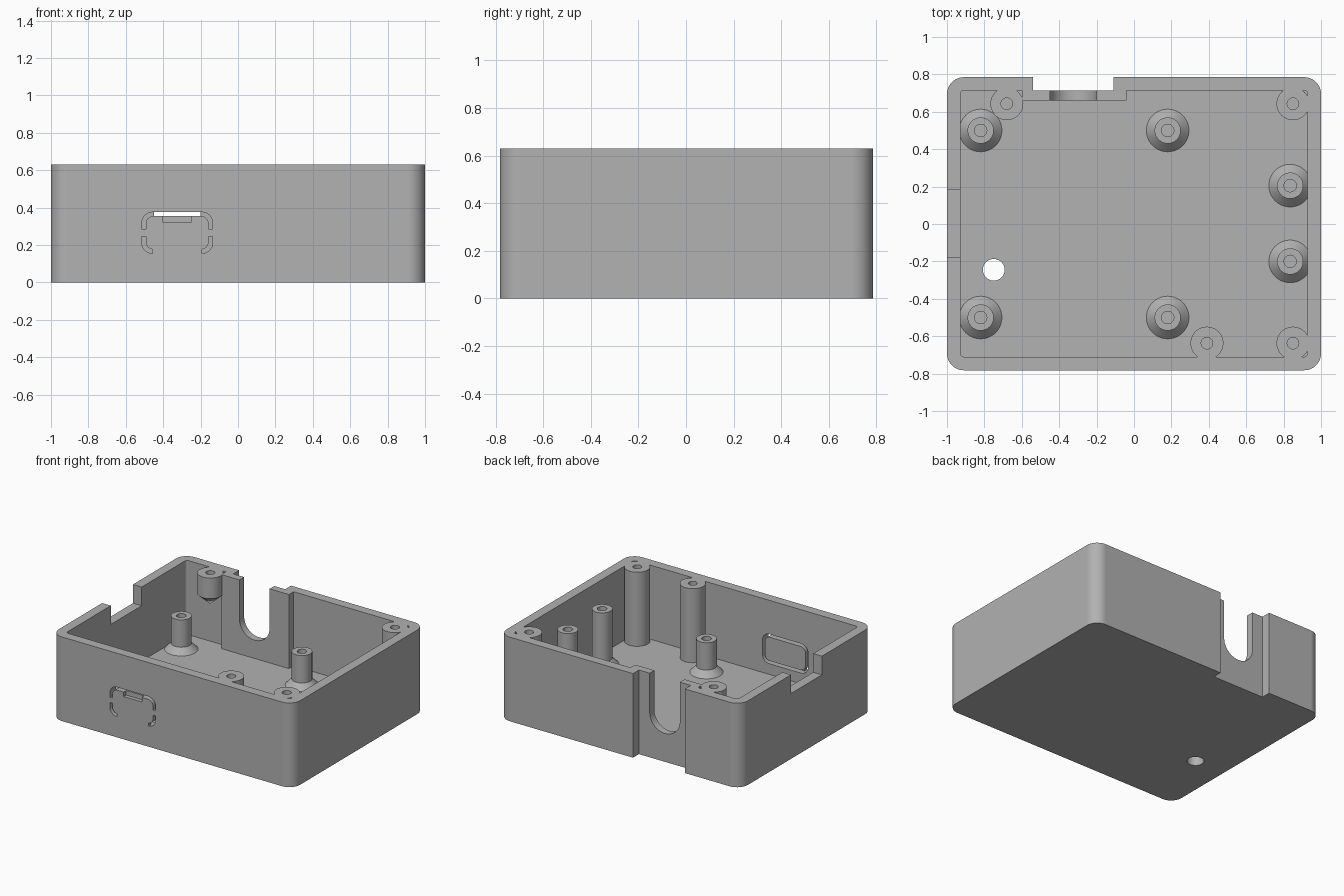
import bpy, bmesh, math

cube = bpy.data.objects.get("Cube")
if cube:
    bpy.data.objects.remove(cube, do_unlink=True)

grey = bpy.data.materials.new("grey_plastic")
grey.use_nodes = True
GREY = (0.445, 0.445, 0.445, 1)
grey.diffuse_color = GREY
grey.node_tree.nodes["Principled BSDF"].inputs["Base Color"].default_value = GREY

TOP, FLOOR = 0.63, 0.075
FRONT, BACK = -0.782, 0.785
IN_FRONT, IN_BACK = -0.71, 0.715


def finish(name, bm):
    bmesh.ops.recalc_face_normals(bm, faces=bm.faces)
    mesh = bpy.data.meshes.new(name)
    bm.to_mesh(mesh)
    bm.free()
    mesh.materials.append(grey)
    obj = bpy.data.objects.new(name, mesh)
    bpy.context.collection.objects.link(obj)
    return obj


def rounded(u0, u1, v0, v1, r=0.0, steps=12):
    """Outline of a rectangle, with rounded corners if r is given."""
    if not r:
        return [(u0, v0), (u1, v0), (u1, v1), (u0, v1)]
    pts = []
    corners = [(u1 - r, v1 - r), (u0 + r, v1 - r), (u0 + r, v0 + r), (u1 - r, v0 + r)]
    for i, (cu, cv) in enumerate(corners):
        for k in range(steps + 1):
            a = math.pi / 2 * (i + k / steps)
            pts.append((cu + r * math.cos(a), cv + r * math.sin(a)))
    return pts


def prism(name, pts, lo, hi, axis="Z"):
    """Extrude an outline along z, or an x-z outline along y."""
    bm = bmesh.new()
    place = (lambda u, v, w: (u, v, w)) if axis == "Z" else (lambda u, v, w: (u, w, v))
    ends = [[bm.verts.new(place(u, v, w)) for u, v in pts] for w in (lo, hi)]
    for end in ends:
        bm.faces.new(end)
    n = len(pts)
    for i in range(n):
        j = (i + 1) % n
        bm.faces.new((ends[0][i], ends[0][j], ends[1][j], ends[1][i]))
    bmesh.ops.remove_doubles(bm, verts=bm.verts, dist=1e-5)
    return finish(name, bm)


def turned(name, profile, x, y):
    """Revolve a radius-height profile around a vertical axis."""
    bm = bmesh.new()
    verts = [bm.verts.new((r, 0, z)) for r, z in profile]
    edges = [bm.edges.new(pair) for pair in zip(verts, verts[1:])]
    bmesh.ops.spin(bm, geom=verts + edges, cent=(0, 0, 0), axis=(0, 0, 1),
                   angle=math.tau, steps=40, use_duplicate=False)
    bmesh.ops.remove_doubles(bm, verts=bm.verts, dist=1e-5)
    bmesh.ops.translate(bm, verts=bm.verts, vec=(x, y, 0))
    return finish(name, bm)


def combine(body, tool, operation):
    """Bake one boolean step and discard the tool."""
    mod = body.modifiers.new("step", "BOOLEAN")
    mod.operation, mod.solver, mod.object = operation, "EXACT", tool
    graph = bpy.context.evaluated_depsgraph_get()
    mesh = bpy.data.meshes.new_from_object(body.evaluated_get(graph))
    body.modifiers.clear()
    body.data = mesh
    bpy.data.objects.remove(tool, do_unlink=True)


def cut(*args):
    combine(case, prism("cutter", *args), "DIFFERENCE")


def add(*args):
    combine(case, prism("addition", *args), "UNION")


# Open tray with rounded corners
case = prism("case", rounded(-1, 1, FRONT, BACK, 0.09), 0, TOP)
cut(rounded(-0.928, 0.928, IN_FRONT, IN_BACK, 0.02), FLOOR, 1)

# Thickened back wall, outer recess and U-shaped cable slot
add(rounded(-0.6, -0.04, 0.66, 0.75), 0.02, TOP)
cut(rounded(-0.54, -0.11, IN_BACK, 1), -1, 1)
cut(rounded(-0.45, -0.2, 0.212, 1.2, 0.124), 0.6, 0.9, "Y")

# Notch in the right wall rim and round hole in the floor
cut(rounded(-1.2, -0.85, -0.18, 0.185), 0.49, 1)
cut(rounded(-0.808, -0.692, -0.303, -0.187, 0.0579), -1, 0.2)

# Break-out panel in the front wall, held by thin bridges
cut(rounded(-0.515, -0.135, 0.155, 0.376, 0.06), -0.9, -0.6, "Y")
add(rounded(-0.493, -0.157, 0.177, 0.354, 0.04), FRONT, IN_FRONT, "Y")
for x0, x1, z0, z1 in ((-0.53, -0.48, 0.245, 0.285),
                       (-0.17, -0.12, 0.245, 0.285),
                       (-0.457, -0.193, 0.14, 0.19)):
    add(rounded(x0, x1, z0, z1), FRONT, FRONT + 0.03, "Y")
cut(rounded(-0.4, -0.25, 0.32, 0.365), -0.9, FRONT + 0.03, "Y")

parts = [case]

# Circuit board standoffs with flared feet
standoffs = [(x, y, 0.325) for x in (-0.82, 0.18) for y in (-0.5, 0.5)]
standoffs += [(0.835, y, 0.488) for y in (-0.2, 0.205)]
for i, (x, y, h) in enumerate(standoffs):
    profile = [(0, FLOOR - 0.02), (0.114, FLOOR - 0.02), (0.114, FLOOR), (0.07, 0.12),
               (0.07, h), (0.033, h), (0.033, h - 0.15), (0, h - 0.15)]
    parts.append(turned(f"standoff_{i + 1}", profile, x, y))

# Lid screw posts; the one above a standoff hangs on a cone
bore = [(0.088, TOP), (0.031, TOP), (0.031, TOP - 0.13), (0, TOP - 0.13)]
for i, (x, y) in enumerate(((0.85, 0.643), (0.85, -0.637), (0.39, -0.637))):
    foot = [(0, FLOOR - 0.02), (0.088, FLOOR - 0.02)]
    parts.append(turned(f"screw_post_{i + 1}", foot + bore, x, y))
parts.append(turned("hanging_screw_post", [(0, 0.395), (0.088, 0.475)] + bore, -0.68, 0.643))

# Smooth curves with sharp edges
bpy.ops.object.select_all(action="DESELECT")
for obj in parts:
    obj.select_set(True)
bpy.context.view_layer.objects.active = case
bpy.ops.object.shade_smooth_by_angle(angle=math.radians(30))
for obj in parts:
    weighted = obj.modifiers.new("weighted_normals", "WEIGHTED_NORMAL")
    weighted.keep_sharp = True
